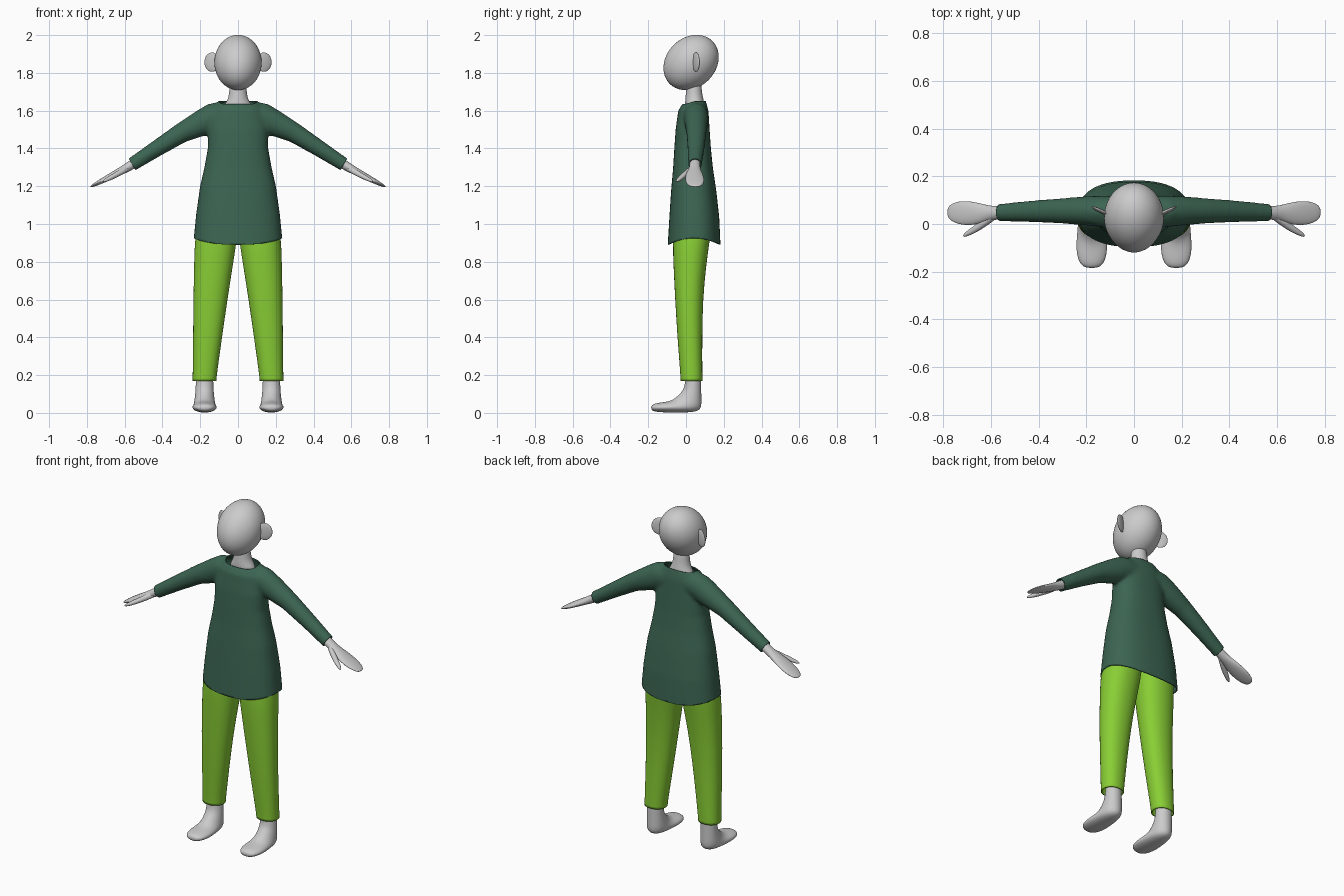
import bpy, bmesh
from math import sin, cos, pi, radians, copysign
from mathutils import Vector, Matrix

if "Cube" in bpy.data.objects:
    bpy.data.objects.remove(bpy.data.objects["Cube"])


def material(name, rgb):
    m = bpy.data.materials.new(name)
    m.diffuse_color = (*rgb, 1)
    m.use_nodes = True
    m.node_tree.nodes["Principled BSDF"].inputs["Base Color"].default_value = m.diffuse_color
    return m


def loft(bm, rings, n=16, power=2.0, caps=True):
    """Skin a row of rings, each (centre, half-axis a, half-axis b)."""
    def p(v):
        return copysign(abs(v) ** (2 / power), v)
    rows = []
    for c, a, b in rings:
        c, a, b = Vector(c), Vector(a), Vector(b)
        rows.append([bm.verts.new(c + a * p(cos(2 * pi * i / n)) + b * p(sin(2 * pi * i / n)))
                     for i in range(n)])
    for r, s in zip(rows, rows[1:]):
        for i in range(n):
            j = (i + 1) % n
            bm.faces.new((r[i], r[j], s[j], s[i]))
    if caps:
        bm.faces.new(rows[0])
        bm.faces.new(rows[-1])


def arm_rings(pts, s=1):
    """Rings along a sloping arm: (x, y, z, thickness, half-width in y)."""
    d = Vector((0.475, 0, 0.84)).normalized()
    return [((s * x, y, z), (s * d.x * t, 0, d.z * t), (0, w, 0)) for x, y, z, t, w in pts]


def make(name, bm, mat=None, mirror=False, subsurf=0, thick=0):
    bmesh.ops.recalc_face_normals(bm, faces=bm.faces)
    for f in bm.faces:
        f.smooth = True
    me = bpy.data.meshes.new(name)
    bm.to_mesh(me)
    bm.free()
    ob = bpy.data.objects.new(name, me)
    bpy.context.collection.objects.link(ob)
    if mat:
        me.materials.append(mat)
    if subsurf:
        m = ob.modifiers.new("Subdivision", 'SUBSURF')
        m.levels = m.render_levels = subsurf
    if thick:
        m = ob.modifiers.new("Cloth", 'SOLIDIFY')
        m.thickness = thick
        m.offset = -1
    if mirror:
        m = ob.modifiers.new("Mirror", 'MIRROR')
        m.use_mirror_merge = False
    return ob


green = material("shirt_green", (0.045, 0.13, 0.085))
lime = material("trouser_lime", (0.25, 0.62, 0.035))

# Shirt: torso and sleeves fused into one smooth skin
bm = bmesh.new()
torso = [(0.84, .237, .043, .14), (0.92, .235, .043, .14), (1.05, .222, .044, .132),
         (1.2, .201, .04, .117), (1.3, .178, .037, .105), (1.4, .16, .035, .097),
         (1.5, .158, .035, .09), (1.6, .135, .039, .08), (1.64, .115, .042, .066),
         (1.66, .088, .045, .056), (1.75, .08, .045, .05)]
loft(bm, [((0, y, z), (rx, 0, 0), (0, ry, 0)) for z, rx, y, ry in torso], 48, 2.4)
sleeve = [(.06, .05, 1.578, .078, .066), (.12, .052, 1.568, .078, .066),
          (.19, .055, 1.535, .07, .062), (.30, .055, 1.482, .053, .053),
          (.43, .053, 1.4, .044, .045), (.56, .048, 1.316, .037, .037),
          (.64, .048, 1.264, .035, .036)]
for s in (1, -1):
    loft(bm, arm_rings(sleeve, s), 32)
shirt = make("shirt", bm)
m = shirt.modifiers.new("Fuse", 'REMESH')
m.mode = 'VOXEL'
m.voxel_size = 0.01
m = shirt.modifiers.new("Relax", 'SMOOTH')
m.iterations = 8
deps = bpy.context.evaluated_depsgraph_get()
bm = bmesh.new()
bm.from_mesh(shirt.evaluated_get(deps).to_mesh())
bpy.data.objects.remove(shirt)
# Open the hem, neck and cuffs
cuts = [((0, 0, .925), (0, 0, -1)), ((0, 0, 1.65), (0, 0, 1)),
        ((.56, 0, 1.315), (.86, 0, -.5)), ((-.56, 0, 1.315), (-.86, 0, -.5))]
for co, no in cuts:
    bmesh.ops.bisect_plane(bm, geom=bm.verts[:] + bm.edges[:] + bm.faces[:],
                           plane_co=co, plane_no=no, clear_outer=True)
# Hem hangs lower at front and back, neckline dips at the front
for v in bm.verts:
    if v.co.z < 1.15 and abs(v.co.x) < .3:
        v.co.z -= .035 * (1.15 - v.co.z) / .225 * min(1, abs(v.co.y - .043) / .14) ** 2
    elif v.co.z > 1.6 and v.co.y < .045:
        v.co.z -= .015 * (v.co.z - 1.6) / .05 * min(1, (.045 - v.co.y) / .05)
make("shirt", bm, green, thick=0.006)

# Trousers
bm = bmesh.new()
leg = [(.17, .1775, .0635, .029, .058), (.19, .177, .0635, .029, .058), (.4, .161, .077, .02, .066),
       (.6, .146, .091, .016, .074), (.78, .13, .103, .02, .087), (.9, .119, .112, .027, .098),
       (1.0, .108, .108, .035, .1), (1.1, .095, .095, .04, .09)]
loft(bm, [((x, y, z), (rx, 0, 0), (0, ry, 0)) for z, x, rx, y, ry in leg], 24, 2.2, caps=False)
make("trouser_leg", bm, lime, mirror=True, subsurf=1, thick=0.006)

# Feet: rings turn from the ankle towards the toes
bm = bmesh.new()
foot = [(.04, .25, .046, .042, 0), (.038, .14, .047, .043, 0), (.03, .085, .052, .053, -.027),
        (.012, .042, .058, .07, -.036), (-.045, .032, .063, .04, -.031),
        (-.11, .029, .068, .01, -.028), (-.165, .028, .054, .0, -.023), (-.185, .027, .026, 0, -.012)]
loft(bm, [((.177, y, z), (rx, 0, 0), (0, by, bz)) for y, z, rx, by, bz in foot])
make("foot", bm, mirror=True, subsurf=2)

# Hands and thumbs
bm = bmesh.new()
hand = [(.50, .048, 1.352, .027, .029), (.58, .047, 1.303, .025, .028), (.615, .045, 1.283, .021, .034),
        (.655, .044, 1.262, .019, .047), (.71, .046, 1.233, .015, .053), (.755, .048, 1.21, .01, .044),
        (.783, .049, 1.196, .004, .022)]
thumb = [(.57, .04, 1.305, .016, .012), (.61, .015, 1.28, .017, .018), (.66, -.018, 1.252, .014, .018),
         (.70, -.041, 1.232, .01, .012), (.716, -.05, 1.224, .004, .005)]
loft(bm, arm_rings(hand))
loft(bm, arm_rings(thumb), 12)
make("hand", bm, mirror=True, subsurf=2)

# Neck
bm = bmesh.new()
neck = [(1.6, .082, .046, .05), (1.63, .074, .046, .051), (1.655, .056, .045, .05),
        (1.69, .045, .042, .042), (1.8, .043, .04, .038)]
loft(bm, [((0, y, z), (rx, 0, 0), (0, ry, 0)) for z, rx, y, ry in neck], 24)
make("neck", bm, subsurf=1)

# Head: egg leaning back, slightly narrower at the face
bm = bmesh.new()
bmesh.ops.create_uvsphere(bm, u_segments=48, v_segments=32, radius=1, matrix=
                          Matrix.Translation((0, .027, 1.855)) @ Matrix.Rotation(radians(45), 4, 'X')
                          @ Matrix.Diagonal((.125, .16, .131, 1)))
for v in bm.verts:
    v.co.x *= 1 + .6 * min(0, v.co.y + .02)
make("head", bm)

# Ears
bm = bmesh.new()
bmesh.ops.create_uvsphere(bm, u_segments=32, v_segments=20, radius=1, matrix=
                          Matrix.Translation((.137, .053, 1.857)) @ Matrix.Rotation(radians(25), 4, 'Z')
                          @ Matrix.Diagonal((.045, .009, .051, 1)))
make("ear", bm, mirror=True)
